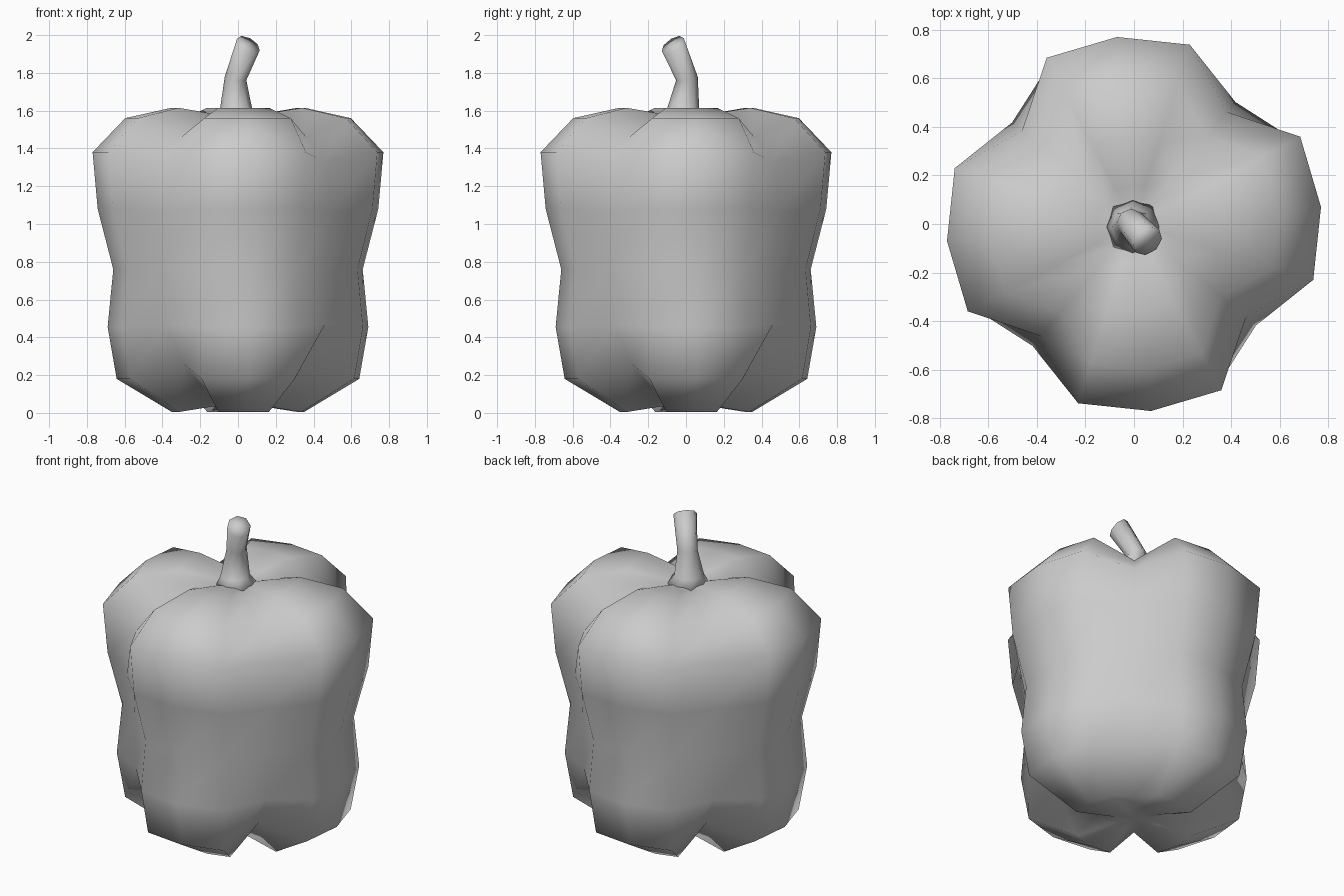
import bpy, bmesh, math
from mathutils import Vector

cube = bpy.data.objects.get("Cube")
if cube:
    bpy.data.objects.remove(cube, do_unlink=True)

grey = bpy.data.materials.new("plain_grey")
grey.use_nodes = True
COLOUR = (0.6, 0.6, 0.6, 1)
grey.diffuse_color = COLOUR
grey.node_tree.nodes["Principled BSDF"].inputs["Base Color"].default_value = COLOUR


def skin(name, rings, start, end):
    """Bridge rings of points into a closed smooth body with a point at each end."""
    bm = bmesh.new()
    loops = [[bm.verts.new(p) for p in ring] for ring in rings]
    n = len(loops[0])
    for a, b in zip(loops, loops[1:]):
        for i in range(n):
            j = (i + 1) % n
            bm.faces.new((a[i], a[j], b[j], b[i]))
    for loop, tip in ((loops[0], start), (loops[-1], end)):
        pole = bm.verts.new(tip)
        for i in range(n):
            bm.faces.new((loop[i], loop[(i + 1) % n], pole))
    bmesh.ops.recalc_face_normals(bm, faces=bm.faces)
    for f in bm.faces:
        f.smooth = True
    mesh = bpy.data.meshes.new(name)
    bm.to_mesh(mesh)
    bm.free()
    mesh.materials.append(grey)
    obj = bpy.data.objects.new(name, mesh)
    bpy.context.collection.objects.link(obj)
    return obj


# Body: four lobes, each three points wide, parted by a single groove point
lobe = [(0.14, 0.035), (0.352, 0.005), (0.645, 0.18), (0.693, 0.455), (0.663, 0.76),
        (0.746, 1.08), (0.773, 1.38), (0.60, 1.56), (0.355, 1.615), (0.16, 1.585)]
groove = [(0.10, 0.05), (0.20, 0.065), (0.45, 0.26), (0.60, 0.47), (0.605, 0.77),
          (0.653, 1.06), (0.60, 1.33), (0.47, 1.46), (0.24, 1.56), (0.13, 1.56)]
SIDES = 16
PHASE = math.radians(5.2)
rings = []
for out, inn in zip(lobe, groove):
    ring = []
    for i in range(SIDES):
        r, z = inn if i % 4 == 2 else out
        a = PHASE + math.tau * i / SIDES
        ring.append((r * math.cos(a), r * math.sin(a), z))
    rings.append(ring)
skin("pepper_body", rings, (0, 0, 0.05), (0, 0, 1.55))

# Stem: flared foot, narrow neck and a bent, cut end
path = [((0, -0.01, 1.54), 0.13, (0, 0, 1)),
        ((-0.01, -0.015, 1.61), 0.085, (0, 0, 1)),
        ((-0.013, 0.005, 1.77), 0.058, (0.15, -0.15, 1)),
        ((0.055, -0.07, 1.95), 0.068, (0.45, -0.5, 0.74))]
stem = []
for centre, r, axis in path:
    turn = Vector((0, 0, 1)).rotation_difference(Vector(axis))
    stem.append([Vector(centre) + turn @ Vector((r * math.cos(a), r * math.sin(a), 0))
                 for a in (math.tau * i / 8 for i in range(8))])
skin("stem", stem, path[0][0], Vector(path[-1][0]) + Vector((0.003, -0.003, 0.005)))
